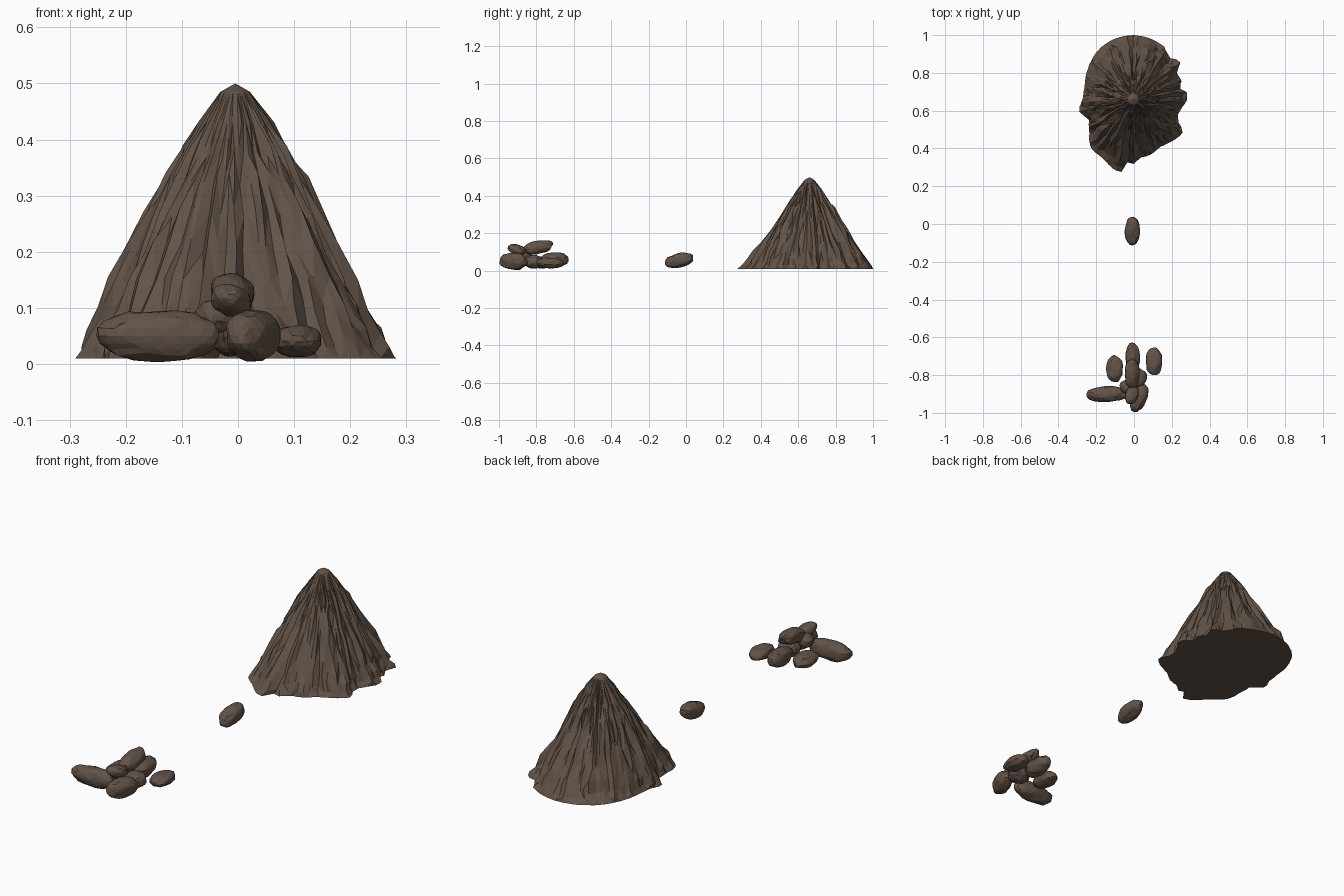
import bpy, bmesh, math, random
from mathutils import Vector, Euler, noise

if "Cube" in bpy.data.objects:
    bpy.data.objects.remove(bpy.data.objects["Cube"])

random.seed(7)

mat = bpy.data.materials.new("dark brown earth")
mat.diffuse_color = (0.120, 0.086, 0.064, 1)
mat.use_nodes = True
mat.node_tree.nodes["Principled BSDF"].inputs["Base Color"].default_value = mat.diffuse_color


def finish(bm, name):
    bmesh.ops.recalc_face_normals(bm, faces=bm.faces)
    mesh = bpy.data.meshes.new(name)
    bm.to_mesh(mesh)
    bm.free()
    mesh.materials.append(mat)
    ob = bpy.data.objects.new(name, mesh)
    bpy.context.collection.objects.link(ob)
    return ob


def lerp_table(table, x):
    for (x0, y0), (x1, y1) in zip(table, table[1:]):
        if x <= x1:
            return y0 + (y1 - y0) * (x - x0) / (x1 - x0)
    return table[-1][1]


# Ragged mound: footprint radius by angle, and profile (height, fraction of radius)
APEX = Vector((-0.005, 0.66, 0))
FOOT = [(0, .285), (8, .29), (14, .25), (20, .275), (30, .27), (40, .325), (48, .29), (60, .325),
        (75, .335), (90, .34), (108, .335), (125, .32), (145, .29), (165, .265), (180, .265),
        (192, .295), (205, .255), (218, .29), (228, .34), (242, .35), (254, .385), (262, .39),
        (266, .33), (271, .345), (276, .31), (285, .31), (300, .29), (312, .30), (325, .32),
        (334, .27), (342, .25), (350, .26), (360, .285)]
PROFILE = [(.5, .0), (.485, .09), (.43, .22), (.38, .32), (.33, .42), (.27, .53), (.21, .64),
           (.15, .75), (.10, .84), (.06, .91), (.03, .96), (.01, 1.0)]


def build_mound():
    n = 84
    bm = bmesh.new()
    top = bm.verts.new((APEX.x, APEX.y, .5))
    fold = [random.uniform(-1, 1) for _ in range(n)]
    rings = []
    for k, (z, f) in enumerate(PROFILE[1:]):
        ring = []
        for i in range(n):
            deg = i * 360 / n
            a = math.radians(deg)
            foot = lerp_table(FOOT, deg)
            # upper part is round, the footprint takes over further down
            round_r = .295
            r = f * (round_r + (foot - round_r) * f ** 2)
            # steep folds running down the slope
            if 0 < k < 10:
                big = noise.noise(Vector((math.cos(a) * 4, math.sin(a) * 4, z * 3)))
                r += fold[i] * .011 * min(1, k / 4) + big * .018 * min(1, k / 4)
                r += random.uniform(-.005, .005)
            drift = math.radians(random.uniform(-1.2, 1.2))
            zz = z + (random.uniform(-.012, .012) if 1 < k < 9 else 0)
            ring.append(bm.verts.new((APEX.x + r * math.cos(a + drift),
                                      APEX.y + r * math.sin(a + drift), zz)))
        rings.append(ring)
    for i in range(n):
        j = (i + 1) % n
        bm.faces.new((top, rings[0][i], rings[0][j]))
        for lo, hi in zip(rings[1:], rings):
            bm.faces.new((hi[i], lo[i], lo[j], hi[j]))
    # flat underside
    base = bm.verts.new((APEX.x, APEX.y, .01))
    for i in range(n):
        bm.faces.new((base, rings[-1][(i + 1) % n], rings[-1][i]))
    bmesh.ops.triangulate(bm, faces=bm.faces)
    finish(bm, "earth_mound")


# Lumpy faceted stone: centre, half sizes, tilt about x and turn about z in degrees
def stone(name, centre, half, tilt=0, turn=0):
    bm = bmesh.new()
    bmesh.ops.create_icosphere(bm, subdivisions=3, radius=1)
    rot = Euler((math.radians(tilt), 0, math.radians(turn))).to_matrix()
    seed = Vector(centre) * 37
    for v in bm.verts:
        d = v.co.copy()
        lump = 1 + .13 * noise.noise(d * 1.6 + seed) + .06 * noise.noise(d * 4 + seed)
        # slightly boxy rounding
        p = Vector([math.copysign(abs(c) ** .9, c) * h for c, h in zip(d, half)])
        v.co = rot @ (p * lump * .98) + Vector(centre)
    finish(bm, name)


build_mound()
stone("lone_stone", (-.008, -.037, .055), (.04, .078, .039), 12)
stone("pile_long_stone", (-.14, -.9, .05), (.11, .043, .046), 0, 2)
stone("pile_front_stone", (.027, -.922, .051), (.041, .078, .046), 0, -22)
stone("pile_right_stone", (.105, -.727, .041), (.045, .072, .029))
stone("pile_left_stone", (-.102, -.767, .045), (.045, .07, .034))
stone("pile_back_stone", (-.008, -.705, .055), (.039, .075, .043), 4)
stone("pile_middle_stone", (.02, -.815, .048), (.048, .05, .036), 0, -30)
stone("pile_top_stone", (-.01, -.79, .125), (.04, .08, .036), 10)
stone("pile_small_top_stone", (-.012, -.905, .113), (.034, .052, .026), -14, -20)
stone("pile_wedge_stone", (-.04, -.86, .085), (.035, .035, .03), 0, 30)
